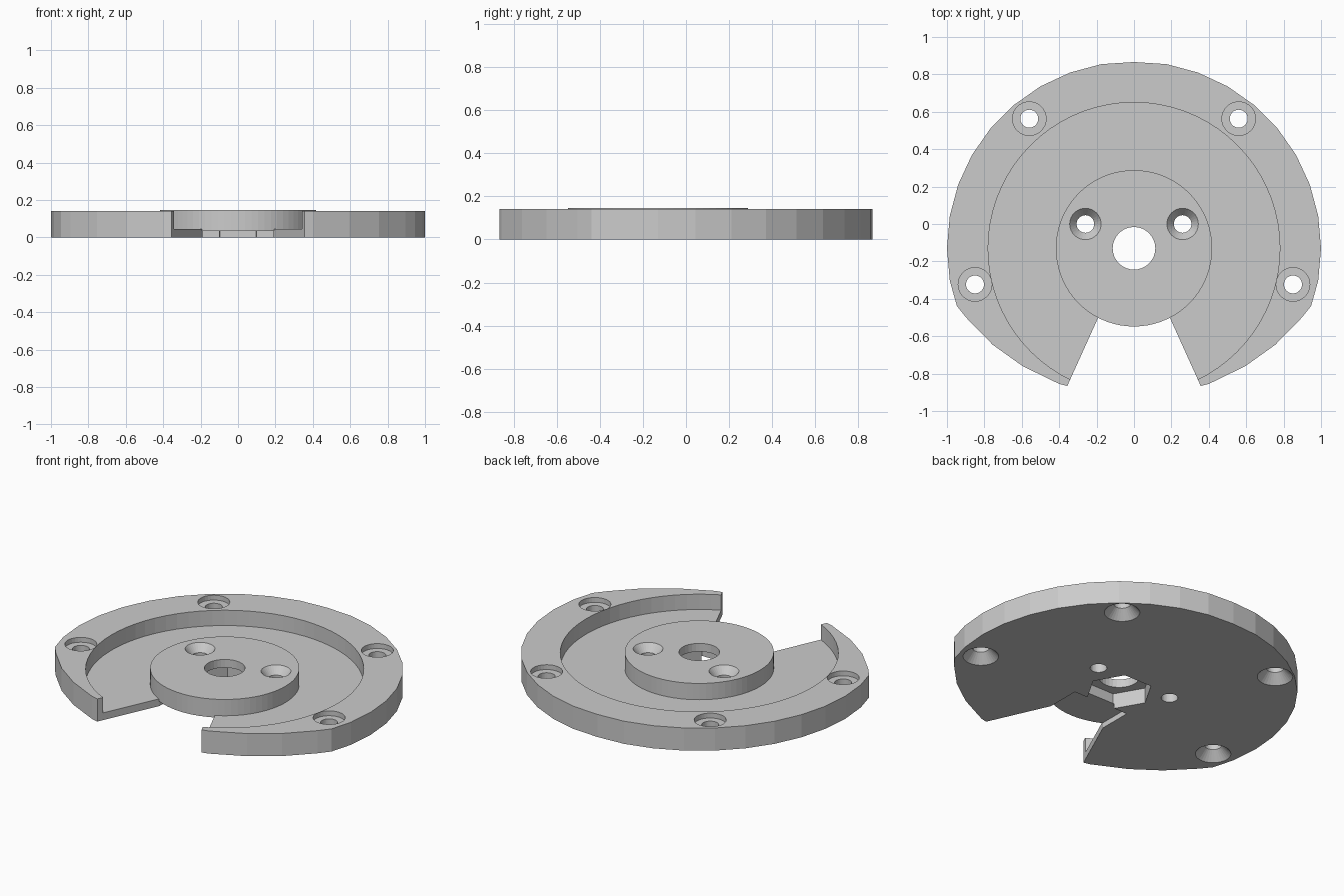
import bpy
import bmesh
from math import sin, cos, pi, radians

cube = bpy.data.objects.get("Cube")
if cube:
    bpy.data.objects.remove(cube)

AXIS_Y = -0.13          # all round parts share this axis
TOP, FLOOR = 0.14, 0.045

grey = bpy.data.materials.new("light_grey")
grey.use_nodes = True
colour = (0.6, 0.6, 0.6, 1)
grey.diffuse_color = colour
grey.node_tree.nodes["Principled BSDF"].inputs["Base Color"].default_value = colour


def loft(name, sections):
    """Solid through stacked rings, each given as (outline, z)."""
    bm = bmesh.new()
    rings = [[bm.verts.new((x, y, z)) for x, y in pts] for pts, z in sections]
    n = len(rings[0])
    for low, high in zip(rings, rings[1:]):
        for i in range(n):
            j = (i + 1) % n
            bm.faces.new((low[i], low[j], high[j], high[i]))
    bm.faces.new(rings[0])
    bm.faces.new(rings[-1])
    bmesh.ops.recalc_face_normals(bm, faces=bm.faces)
    mesh = bpy.data.meshes.new(name)
    bm.to_mesh(mesh)
    bm.free()
    mesh.materials.append(grey)
    obj = bpy.data.objects.new(name, mesh)
    bpy.context.collection.objects.link(obj)
    return obj


def circle(r, x=0, y=AXIS_Y, n=72):
    return [(x + r * cos(2 * pi * i / n), y + r * sin(2 * pi * i / n)) for i in range(n)]


def mirrored(half):
    return half + [(-x, y) for x, y in reversed(half)]


def turned(name, x, y, steps):
    """Round solid at x, y from (radius, z) steps."""
    return loft(name, [(circle(r, x, y, 32), z) for r, z in steps])


def combine(target, tool, operation="DIFFERENCE"):
    mod = target.modifiers.new(tool.name, "BOOLEAN")
    mod.object, mod.operation, mod.solver = tool, operation, "EXACT"
    bpy.context.view_layer.objects.active = target
    bpy.ops.object.modifier_apply(modifier=mod.name)
    bpy.data.objects.remove(tool)


# Round plate, trimmed by a flatter curve towards the front
half = [(sin(radians(a)), AXIS_Y + cos(radians(a))) for a in range(5, 106, 10)]
half = [(sin(radians(a)), AXIS_Y + cos(radians(a))) for a in range(10, 101, 10)]
half += [(0.947, -0.438), (0.895, -0.503), (0.755, -0.646),
         (0.595, -0.76), (0.4, -0.855), (0.357, -0.866)]
outline = [(0, AXIS_Y + 0.996)] + mirrored(half)
plate = loft("base_plate", [(outline, 0), (outline, TOP)])

# Round recess and the front notch
ring = circle(0.78)
combine(plate, loft("recess_cutter", [(ring, FLOOR), (ring, 0.3)]))
notch = mirrored([(0.449, -1.07), (0.19, -0.497), (0.19, -0.29)])
combine(plate, loft("notch_cutter", [(notch, -0.1), (notch, 0.3)]))

# Centre hub overhanging the notch
ring = circle(0.418)
combine(plate, loft("hub", [(ring, 0.033), (ring, 0.146)]), "UNION")

# Hexagonal pocket below and bore above
ring = circle(0.19, n=6)
combine(plate, loft("hex_pocket_cutter", [(ring, -0.1), (ring, 0.095)]))
combine(plate, turned("bore_cutter", 0, AXIS_Y, [(0.114, 0.06), (0.114, 0.3)]))

# Screw holes
for side in (-1, 1):
    combine(plate, turned("hub_hole_cutter", side * 0.26, 0,
                          [(0.047, -0.1), (0.047, 0.1), (0.084, 0.146), (0.084, 0.3)]))
    for x, y in ((0.56, 0.563), (0.85, -0.323)):
        combine(plate, turned("rim_hole_cutter", side * x, y,
                              [(0.1, -0.1), (0.1, 0), (0.048, 0.055), (0.048, 0.11),
                               (0.09, 0.11), (0.09, 0.3)]))

plate.name = "mounting_plate"
for face in plate.data.polygons:
    face.use_smooth = False
